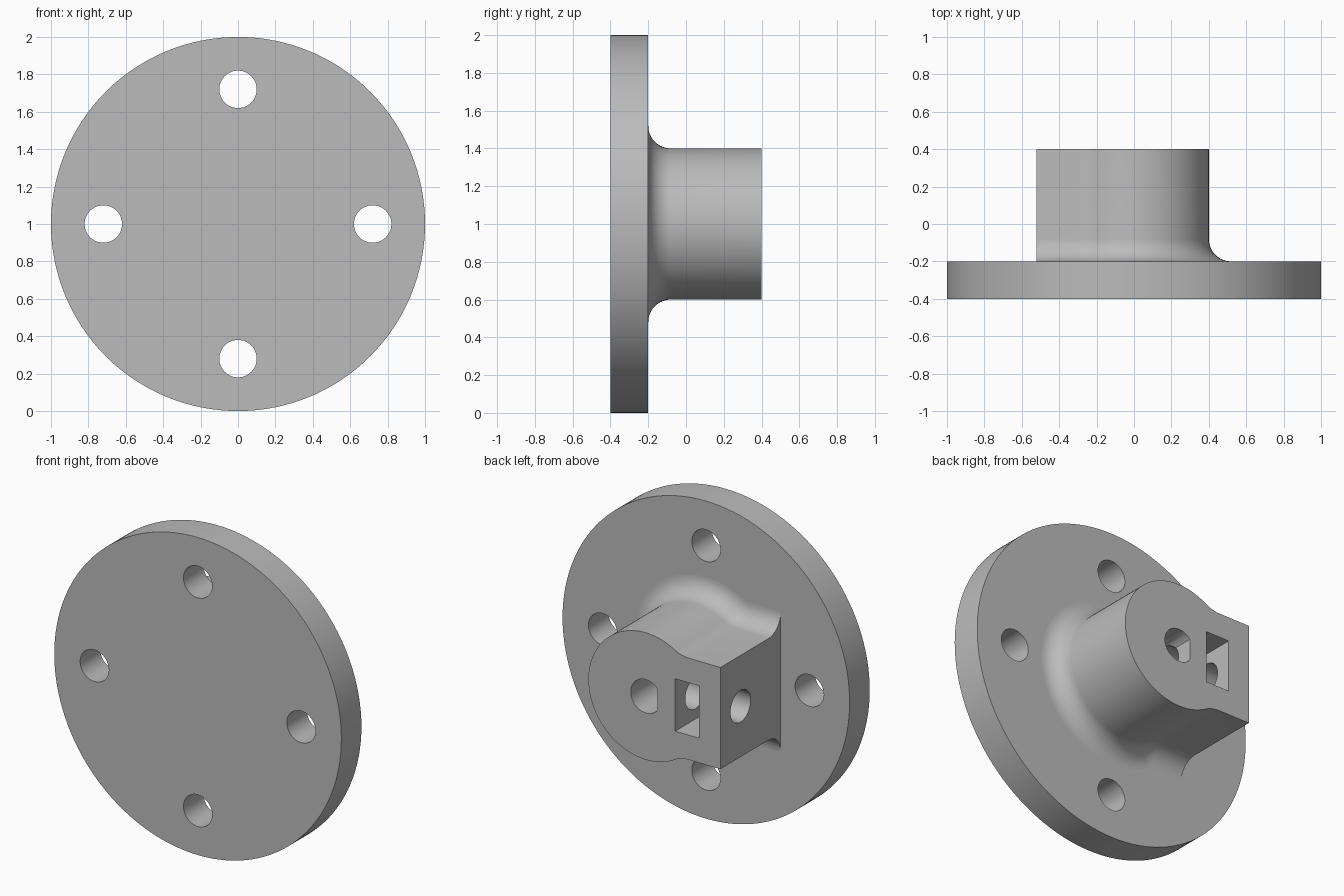
import bpy, bmesh
from math import sin, cos, pi, radians

cube = bpy.data.objects.get("Cube")
if cube:
    bpy.data.objects.remove(cube, do_unlink=True)

CZ = 1.0             # height of the shaft axis
HUB_R = 0.4
BLOCK_X = -0.52      # flat end of the clamp block
BLOCK_H = 0.32       # half height of the clamp block
NECK_R = 0.2         # concave blend between hub and block
FILLET = 0.12        # blend between hub and flange

grey = bpy.data.materials.new("plain grey")
grey.use_nodes = True
grey.diffuse_color = (0.5, 0.5, 0.5, 1)
grey.node_tree.nodes["Principled BSDF"].inputs["Base Color"].default_value = (0.5, 0.5, 0.5, 1)


def cylinder(name, radius, depth, location, rotation, sides=64):
    bpy.ops.mesh.primitive_cylinder_add(vertices=sides, radius=radius, depth=depth,
                                        location=location, rotation=rotation)
    bpy.context.object.name = name
    return bpy.context.object


def box(name, low, high):
    centre = [(a + b) / 2 for a, b in zip(low, high)]
    bpy.ops.mesh.primitive_cube_add(size=1, location=centre)
    ob = bpy.context.object
    ob.name = name
    ob.scale = [b - a for a, b in zip(low, high)]
    bpy.ops.object.transform_apply(location=False, rotation=False, scale=True)
    return ob


def activate(ob):
    bpy.ops.object.select_all(action='DESELECT')
    ob.select_set(True)
    bpy.context.view_layer.objects.active = ob


def cut(ob, cutter, operation='DIFFERENCE'):
    cutter.hide_render = True
    activate(ob)
    mod = ob.modifiers.new("cut", 'BOOLEAN')
    mod.operation = operation
    mod.solver = 'EXACT'
    mod.object = cutter
    bpy.ops.object.modifier_apply(modifier=mod.name)
    bpy.data.objects.remove(cutter, do_unlink=True)


def finish(ob):
    ob.data.materials.clear()
    ob.data.materials.append(grey)
    activate(ob)
    bpy.ops.object.shade_smooth_by_angle(angle=radians(30))


def outline(d):
    """Hub and block cross-section grown outward by d, as (x, z) points."""
    cx, cz = -0.3, BLOCK_H + NECK_R
    r = NECK_R - d
    neck = [radians(-90 + 30 * i / 8) for i in range(9)]
    top = [(BLOCK_X, BLOCK_H + d)] + [(cx + r * cos(a), cz + r * sin(a)) for a in neck]
    arc = [radians(120 - 240 * i / 64) for i in range(1, 64)]
    hub_arc = [((HUB_R + d) * cos(a), (HUB_R + d) * sin(a)) for a in arc]
    return top + hub_arc + [(x, -z) for x, z in reversed(top)]


# Flange with four bolt holes
flange = cylinder("flange", 1, 0.2, (0, -0.3, CZ), (pi / 2, 0, 0), 128)
for i in range(4):
    a = i * pi / 2
    cut(flange, cylinder("bolt_hole", 0.1, 0.6, (0.72 * cos(a), -0.3, CZ + 0.72 * sin(a)),
                         (pi / 2, 0, 0), 48))
finish(flange)

# Hub with clamp block, lofted along y with a flared foot sunk into the flange
levels = [(-0.3, FILLET)]
for i in range(13):
    t = i / 12 * pi / 2
    levels.append((-0.2 + FILLET * (1 - cos(t)), FILLET * (1 - sin(t))))
levels.append((0.4, 0))
bm = bmesh.new()
rings = [[bm.verts.new((x, y, CZ + z)) for x, z in outline(d)] for y, d in levels]
for a, b in zip(rings, rings[1:]):
    for i in range(len(a)):
        j = (i + 1) % len(a)
        bm.faces.new((a[i], a[j], b[j], b[i]))
bm.faces.new(rings[0])
bm.faces.new(rings[-1])
bmesh.ops.recalc_face_normals(bm, faces=bm.faces)
mesh = bpy.data.meshes.new("hub")
bm.to_mesh(mesh)
bm.free()
hub = bpy.data.objects.new("hub", mesh)
bpy.context.collection.objects.link(hub)

# Clamp screw hole, nut slot and D-shaped shaft bore
cut(hub, cylinder("screw_hole", 0.1, 0.6, (-0.34, 0.2, CZ), (0, pi / 2, 0), 48))
cut(hub, box("nut_slot", (-0.37, 0.04, CZ - 0.165), (-0.205, 0.5, CZ + 0.165)))
bore = cylinder("shaft_bore", 0.105, 0.7, (0, 0.15, CZ), (pi / 2, 0, 0), 48)
cut(bore, box("bore_flat", (-0.3, -1, CZ - 0.3), (-0.08, 1, CZ + 0.3)))
cut(hub, bore)
finish(hub)
